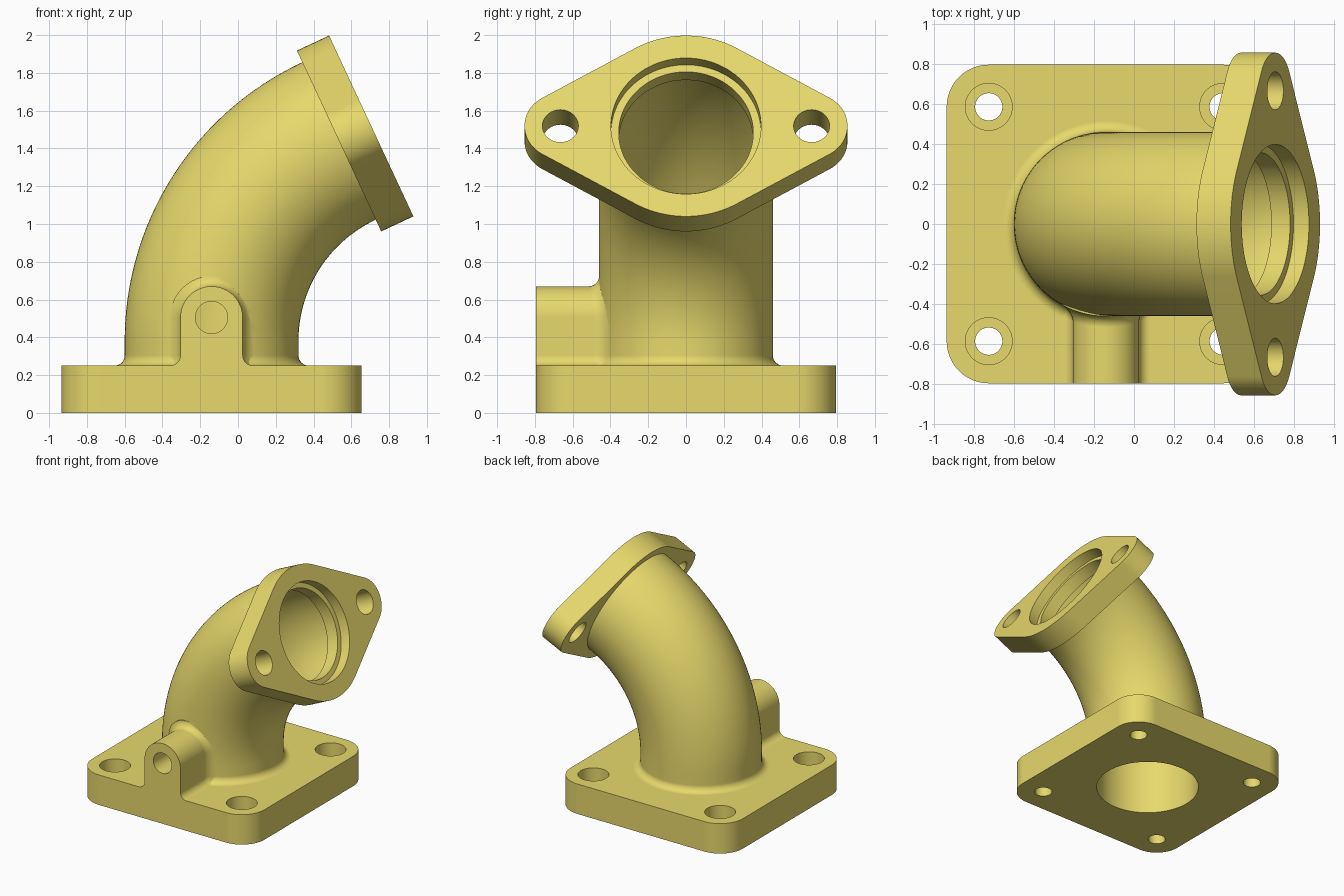
import bpy, bmesh
from math import sin, cos, pi, radians, sqrt, asin
from mathutils import Matrix, Vector

if "Cube" in bpy.data.objects:
    bpy.data.objects.remove(bpy.data.objects["Cube"])

CX = -0.14                      # axis of the plate and pipe foot
PLATE_TOP, FILLET = 0.25, 0.055
BEND_R, BEND_Z, BEND = 1.169, 0.38, radians(65)
PIPE_R, BORE_R = 0.46, 0.402
FLANGE_T = 0.188


def arc(cx, cy, r, a0, a1, n):
    return [(cx + r * cos(a0 + (a1 - a0) * i / n), cy + r * sin(a0 + (a1 - a0) * i / n))
            for i in range(n + 1)]


def loft(name, rings):
    """Closed solid through rings of equal point count."""
    bm = bmesh.new()
    vs = [[bm.verts.new(p) for p in ring] for ring in rings]
    n = len(rings[0])
    for a, b in zip(vs, vs[1:]):
        for i in range(n):
            j = (i + 1) % n
            bm.faces.new((a[i], a[j], b[j], b[i]))
    bm.faces.new(vs[0][::-1])
    bm.faces.new(vs[-1])
    bmesh.ops.recalc_face_normals(bm, faces=bm.faces)
    me = bpy.data.meshes.new(name)
    bm.to_mesh(me)
    bm.free()
    ob = bpy.data.objects.new(name, me)
    bpy.context.collection.objects.link(ob)
    return ob


def prism(name, outline, z0, z1, m=Matrix()):
    return loft(name, [[m @ Vector((x, y, z)) for x, y in outline] for z in (z0, z1)])


def rod(name, x, y, r, z0, z1, m=Matrix(), n=64):
    return prism(name, arc(x, y, r, 0, 2 * pi, n)[:-1], z0, z1, m)


def combine(target, other, op):
    mod = target.modifiers.new(op, 'BOOLEAN')
    mod.operation, mod.solver, mod.object = op, 'EXACT', other
    other.hide_render = True
    bpy.context.view_layer.objects.active = target
    bpy.ops.object.modifier_apply(modifier=mod.name)
    bpy.data.objects.remove(other)


def bend_frame(a):
    """Frame on the pipe centreline, local z along the pipe."""
    return (Matrix.Translation((CX + BEND_R * (1 - cos(a)), 0, BEND_Z + BEND_R * sin(a)))
            @ Matrix.Rotation(a, 4, 'Y'))


def tube(name, foot, r, overrun, n=96, steps=40):
    """Sweep a circle: foot = (z, radius) pairs, then the bend, then a straight end."""
    stations = [(Matrix.Translation((CX, 0, z)), fr) for z, fr in foot]
    stations += [(bend_frame(BEND * i / steps), r) for i in range(steps + 1)]
    if overrun:
        stations.append((bend_frame(BEND) @ Matrix.Translation((0, 0, overrun)), r))
    return loft(name, [[m @ Vector((x, y, 0)) for x, y in arc(0, 0, q, 0, 2 * pi, n)[:-1]]
                       for m, q in stations])


# square base plate with rounded corners
H, CR = 0.795, 0.21
k = H - CR
outline = []
for i, (sx, sy) in enumerate(((1, 1), (-1, 1), (-1, -1), (1, -1))):
    outline += arc(CX + sx * k, sy * k, CR, i * pi / 2, (i + 1) * pi / 2, 16)
body = prism("flanged_elbow", outline, 0, PLATE_TOP)

# curved pipe with a filleted foot
foot = [(0.1, PIPE_R + FILLET)]
foot += [(PLATE_TOP + FILLET * (1 - cos(t)), PIPE_R + FILLET * (1 - sin(t)))
         for t in [i * pi / 16 for i in range(9)]]
combine(body, tube("pipe", foot, PIPE_R, 0.1), 'UNION')

# diamond flange: hull of a middle circle and two ears
FR, EAR_Y, EAR_R = 0.528, 0.665, 0.19
t = asin((FR - EAR_R) / EAR_Y)
outline = (arc(0, 0, FR, -t, t, 20) + arc(0, EAR_Y, EAR_R, t, pi - t, 24)
           + arc(0, 0, FR, pi - t, pi + t, 20) + arc(0, -EAR_Y, EAR_R, pi + t, 2 * pi - t, 24))
top = bend_frame(BEND)
combine(body, prism("flange", outline, 0, FLANGE_T, top), 'UNION')

# side boss: arched section, filleted to the plate and flared into the pipe
BOSS_W, BOSS_Z = 0.165, 0.505


def boss_section(w):
    right = [(w + FILLET, 0.2)] + arc(w + FILLET, PLATE_TOP + FILLET, FILLET, 1.5 * pi, pi, 8)
    left = [(-x, z) for x, z in reversed(right)]
    return right + arc(0, BOSS_Z, w, 0, pi, 32) + left


rings = [[(CX + u, -H, z) for u, z in boss_section(BOSS_W)]]
for i in range(9):
    a = i * pi / 16
    grow, gap = FILLET * (1 - cos(a)), FILLET * (1 - sin(a))
    rings.append([(CX + u, -sqrt((PIPE_R + gap) ** 2 - u * u), z)
                  for u, z in boss_section(BOSS_W + grow)])
rings.append([(x, y + 0.03, z) for x, y, z in rings[-1]])
combine(body, loft("boss", rings), 'UNION')

# main bore, seal lip and flange recess
combine(body, tube("bore", [(-0.1, BORE_R)], BORE_R, 0), 'DIFFERENCE')
combine(body, rod("lip_cut", 0, 0, 0.356, -0.06, 0.3, top, 96), 'DIFFERENCE')
combine(body, rod("recess_cut", 0, 0, 0.397, FLANGE_T - 0.085, 0.3, top, 96), 'DIFFERENCE')

# bolt holes in flange and plate, port through the boss
for s in (-1, 1):
    combine(body, rod("ear_hole", 0, s * EAR_Y, 0.095, -0.1, 0.3, top), 'DIFFERENCE')
    for q in (-1, 1):
        x, y = CX + s * k, q * k
        combine(body, rod("bolt_hole", x, y, 0.068, -0.1, 0.2), 'DIFFERENCE')
        combine(body, rod("counterbore", x, y, 0.117, 0.12, 0.3), 'DIFFERENCE')
port = Matrix.Translation((CX, 0, BOSS_Z)) @ Matrix.Rotation(pi / 2, 4, 'X')
combine(body, rod("port", 0, 0, 0.085, 0.2, 0.9, port), 'DIFFERENCE')

# finish: brass-yellow colour, smooth curves, crisp edges
mat = bpy.data.materials.new("yellow")
mat.diffuse_color = (0.80, 0.69, 0.15, 1)
mat.use_nodes = True
mat.node_tree.nodes["Principled BSDF"].inputs["Base Color"].default_value = mat.diffuse_color
body.data.materials.clear()
body.data.materials.append(mat)
for p in body.data.polygons:
    p.material_index = 0
bpy.ops.object.select_all(action='DESELECT')
body.select_set(True)
bpy.context.view_layer.objects.active = body
bpy.ops.object.shade_smooth_by_angle(angle=radians(30))
wn = body.modifiers.new("flat_faces", 'WEIGHTED_NORMAL')
wn.keep_sharp = True
